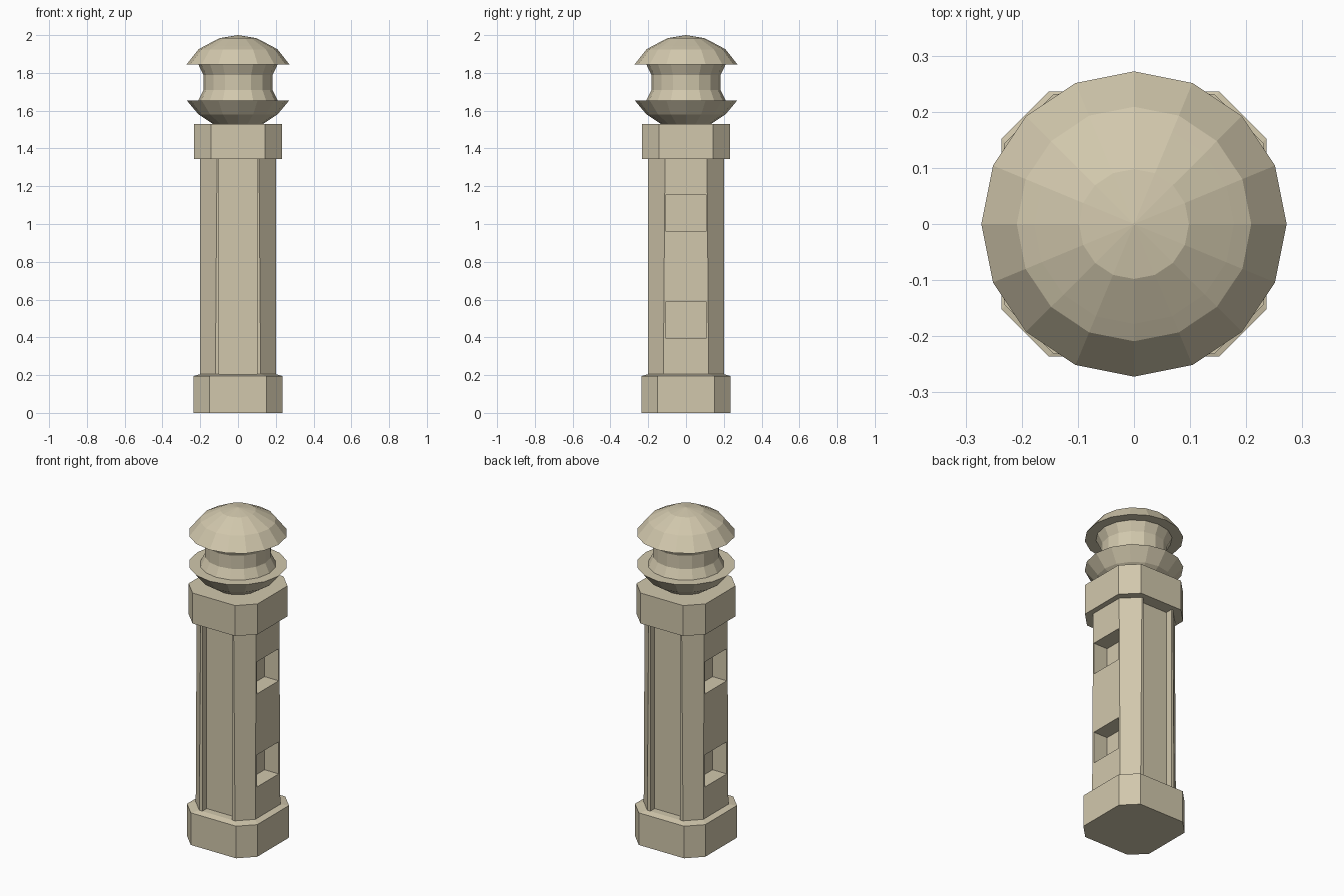
import bpy, bmesh, math

if "Cube" in bpy.data.objects:
    bpy.data.objects.remove(bpy.data.objects["Cube"])

stone = bpy.data.materials.new("tan_stone")
stone.diffuse_color = (0.64, 0.575, 0.415, 1)
stone.use_nodes = True
stone.node_tree.nodes["Principled BSDF"].inputs["Base Color"].default_value = stone.diffuse_color


def loft(name, rings):
    """Skin a stack of (z, outline) sections and cap both ends."""
    bm = bmesh.new()
    loops = [[bm.verts.new((x, y, z)) for x, y in pts] for z, pts in rings]
    n = len(loops[0])
    for a, b in zip(loops, loops[1:]):
        for i in range(n):
            j = (i + 1) % n
            bm.faces.new((a[i], a[j], b[j], b[i]))
    bm.faces.new(loops[0][::-1])
    bm.faces.new(loops[-1])
    bmesh.ops.recalc_face_normals(bm, faces=bm.faces)
    me = bpy.data.meshes.new(name)
    bm.to_mesh(me)
    bm.free()
    me.materials.append(stone)
    ob = bpy.data.objects.new(name, me)
    bpy.context.collection.objects.link(ob)
    return ob


def octagon(h, c):
    """Square of half width h whose flat sides end at +-c."""
    return [(c, -h), (h, -c), (h, c), (c, h), (-c, h), (-h, c), (-h, -c), (-c, -h)]


def shaft_outline(h, c, g=0.1, d=0.042):
    """Chamfered square with a channel in the front and back."""
    half = [(-c, -h), (-g, -h), (-g, -h + d), (g, -h + d), (g, -h), (c, -h), (h, -c), (h, c)]
    return half + [(-x, -y) for x, y in half]


def circle(r, n=16):
    return [(r * math.cos(2 * math.pi * i / n), r * math.sin(2 * math.pi * i / n)) for i in range(n)]


# Base block with a slightly sloped top
loft("base", [(0, octagon(0.236, 0.152)), (0.195, octagon(0.236, 0.152)), (0.205, octagon(0.2, 0.12))])

# Shaft with channels front and back
shaft = loft("shaft", [(0.19, shaft_outline(0.2, 0.12)), (1.36, shaft_outline(0.2, 0.111))])

# Square pockets in both sides
for side in (-1, 1):
    for z in (0.4925, 1.0575):
        bpy.ops.mesh.primitive_cube_add(size=1, location=(side * 0.205, 0, z))
        cutter = bpy.context.object
        cutter.name = "pocket_cutter"
        cutter.scale = (0.2, 0.21, 0.195)
        cutter.hide_render = True
        cutter.data.materials.append(stone)
        mod = shaft.modifiers.new("pocket", "BOOLEAN")
        mod.operation = "DIFFERENCE"
        mod.solver = "EXACT"
        mod.object = cutter
        bpy.context.view_layer.objects.active = shaft
        bpy.ops.object.modifier_apply(modifier=mod.name)
        bpy.data.objects.remove(cutter)

# Collar
loft("collar", [(1.345, octagon(0.232, 0.143)), (1.53, octagon(0.232, 0.143))])

# Turned finial: lower flange, neck, upper flange and dome
profile = [(0.125, 1.525), (0.209, 1.58), (0.272, 1.655), (0.21, 1.655), (0.183, 1.71),
           (0.183, 1.79), (0.21, 1.845), (0.272, 1.845), (0.209, 1.925), (0.178, 1.942),
           (0.098, 1.984), (0.002, 2.0)]
loft("finial", [(z, circle(r)) for r, z in profile])
